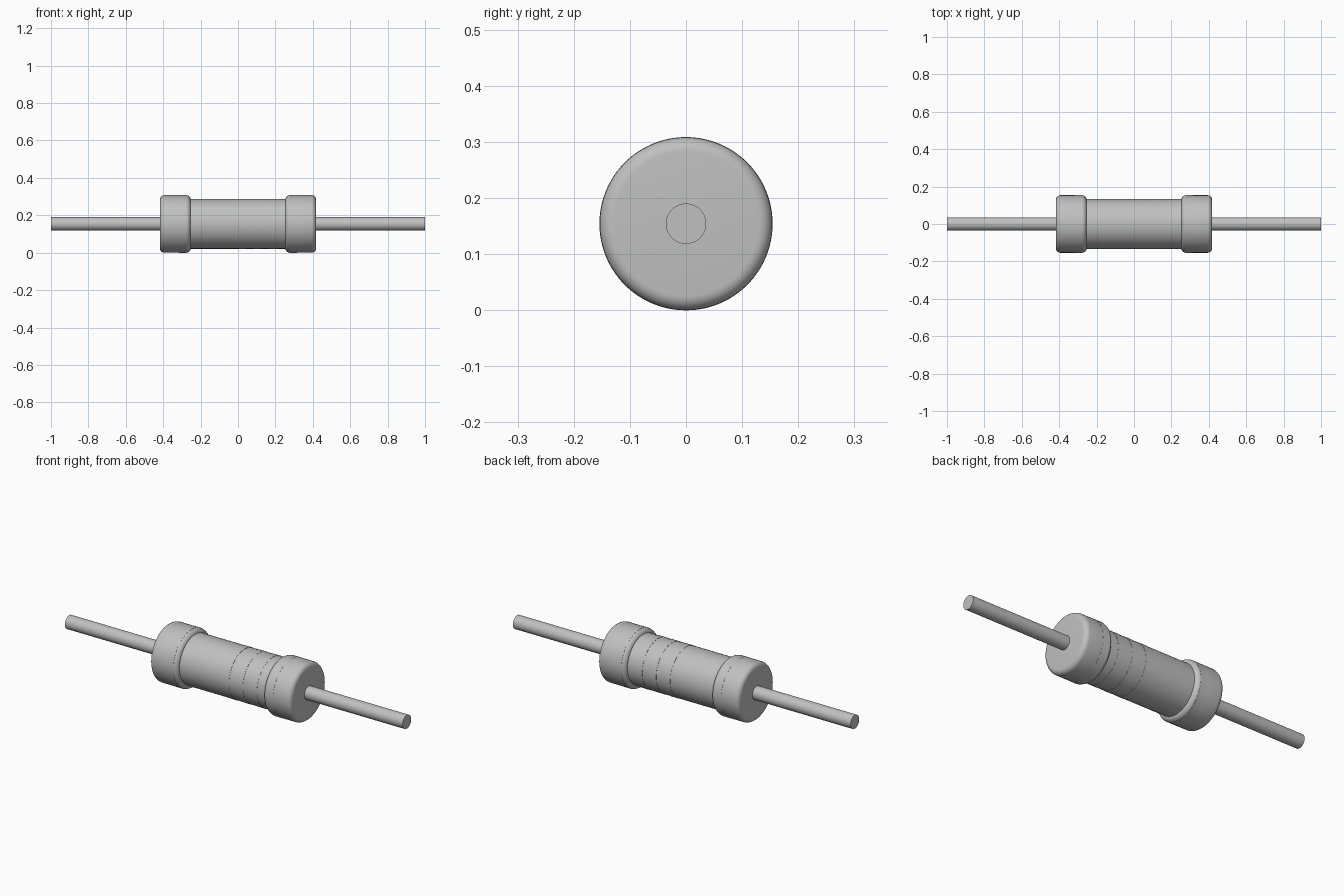
import bpy
import math

if "Cube" in bpy.data.objects:
    bpy.data.objects.remove(bpy.data.objects["Cube"], do_unlink=True)

AXIS_Z = 0.154
CAP_R, BODY_R, LEAD_R = 0.154, 0.133, 0.036
SIDES = 96

grey = bpy.data.materials.new("neutral grey")
grey.use_nodes = True
colour = (0.53, 0.53, 0.53, 1)
grey.diffuse_color = colour
grey.node_tree.nodes["Principled BSDF"].inputs["Base Color"].default_value = colour


def cylinder(name, x0, x1, radius, sides=SIDES, rounding=0):
    """Cylinder along x, with optionally rounded rims."""
    bpy.ops.mesh.primitive_cylinder_add(
        vertices=sides, radius=radius, depth=x1 - x0,
        location=((x0 + x1) / 2, 0, AXIS_Z), rotation=(0, math.pi / 2, 0))
    obj = bpy.context.object
    obj.name = name
    obj.data.materials.append(grey)
    if rounding:
        bevel = obj.modifiers.new("rounded rims", "BEVEL")
        bevel.width = rounding
        bevel.segments = 6
        bevel.limit_method = "ANGLE"
        bevel.angle_limit = math.radians(40)
        bpy.ops.object.modifier_apply(modifier=bevel.name)
    bpy.ops.object.shade_smooth_by_angle(angle=math.radians(35))
    return obj


# Resistor core between the two caps
cylinder("body", -0.30, 0.30, BODY_R)

# Rounded end caps, wire leads and the band around each cap
for side, sign in (("left", 1), ("right", -1)):
    def span(a, b):
        return sorted((sign * a, sign * b))
    cylinder(side + "_cap", *span(0.253, 0.418), CAP_R, rounding=0.025)
    cylinder(side + "_lead", *span(0.40, 1.0), LEAD_R, sides=64)
    cylinder(side + "_cap_band", *span(0.275, 0.315), CAP_R + 0.0004)

# Thin marking bands around the body
for i in range(3):
    start = 0.0 + 0.083 * i
    cylinder(f"body_band_{i + 1}", start, start + 0.04, BODY_R + 0.001)
